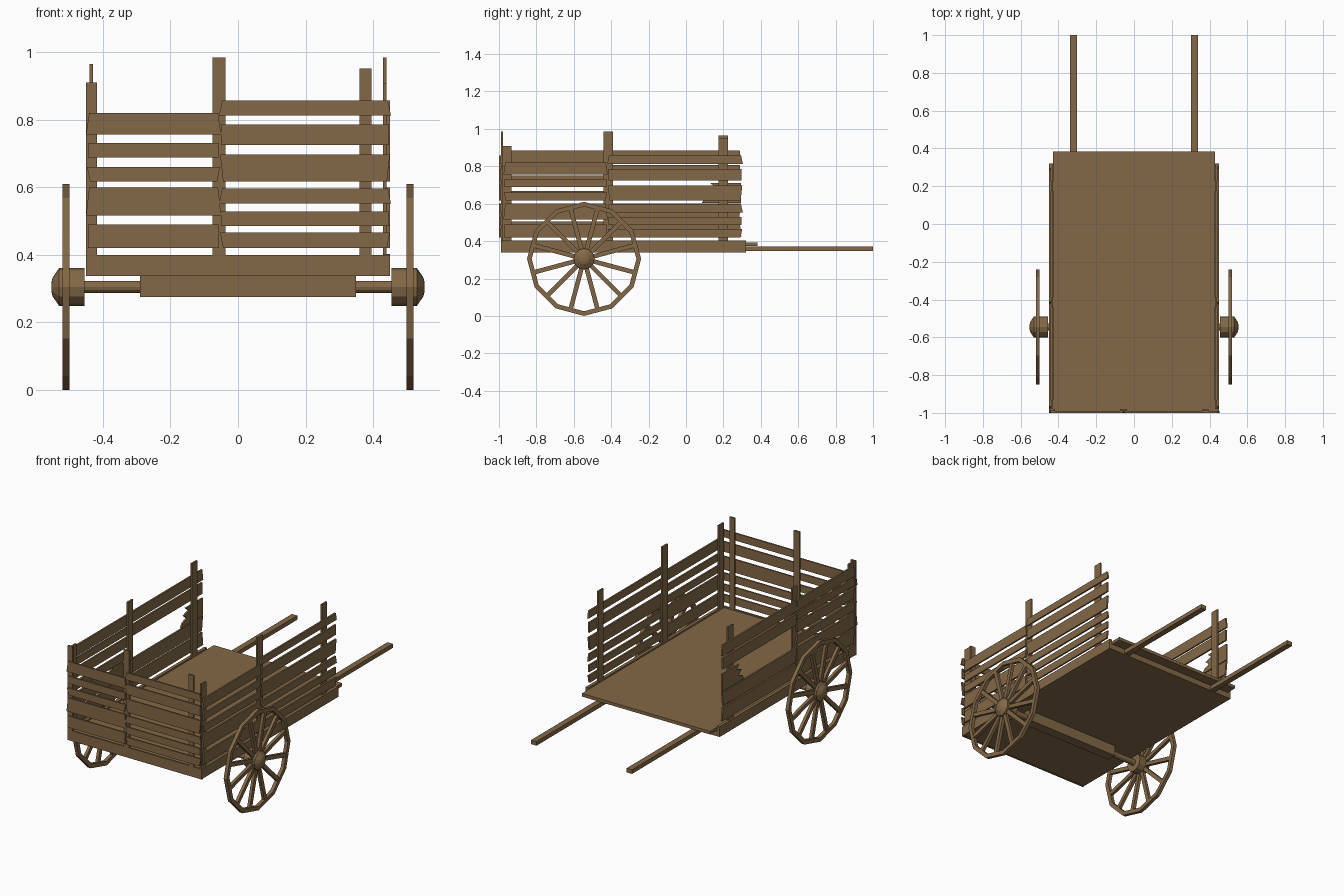
import bpy, bmesh, math
from mathutils import Matrix

if "Cube" in bpy.data.objects:
    bpy.data.objects.remove(bpy.data.objects["Cube"])

wood = bpy.data.materials.new("brown wood")
wood.diffuse_color = (0.23, 0.14, 0.063, 1)
wood.use_nodes = True
wood.node_tree.nodes["Principled BSDF"].inputs["Base Color"].default_value = wood.diffuse_color


def finish(bm, name):
    bmesh.ops.recalc_face_normals(bm, faces=bm.faces)
    me = bpy.data.meshes.new(name)
    bm.to_mesh(me)
    bm.free()
    me.materials.append(wood)
    ob = bpy.data.objects.new(name, me)
    bpy.context.collection.objects.link(ob)
    return ob


def box(name, x, y, z):
    bm = bmesh.new()
    bmesh.ops.create_cube(bm, size=1)
    for v in bm.verts:
        for i, r in enumerate((x, y, z)):
            v.co[i] = r[0] if v.co[i] < 0 else r[1]
    return finish(bm, name)


def prism(name, outline, to3d, a, b):
    """Extrude a 2D outline between depths a and b."""
    bm = bmesh.new()
    lo = [bm.verts.new(to3d(u, z, a)) for u, z in outline]
    hi = [bm.verts.new(to3d(u, z, b)) for u, z in outline]
    bm.faces.new(lo)
    bm.faces.new(hi[::-1])
    n = len(lo)
    for i in range(n):
        bm.faces.new((lo[i], lo[(i + 1) % n], hi[(i + 1) % n], hi[i]))
    return finish(bm, name)


def lathe_x(name, profile, centre, sides, closed=False):
    """Revolve (x, radius) points about an x axis, corners at top and bottom."""
    bm = bmesh.new()
    rings = [[bm.verts.new((x, centre[0] + r * math.sin(2 * math.pi * i / sides),
                            centre[1] + r * math.cos(2 * math.pi * i / sides)))
              for i in range(sides)] for x, r in profile]
    pairs = list(zip(rings, rings[1:]))
    if closed:
        pairs.append((rings[-1], rings[0]))
    else:
        bm.faces.new(rings[0])
        bm.faces.new(rings[-1])
    for a, b in pairs:
        for i in range(sides):
            j = (i + 1) % sides
            bm.faces.new((a[i], a[j], b[j], b[i]))
    return finish(bm, name)


# Bed, frame and shafts
box("bed_floor", (-0.43, 0.43), (-0.98, 0.383), (0.374, 0.393))
box("bed_base", (-0.432, 0.432), (-0.98, 0.32), (0.34, 0.375))
box("rear_frame_plank", (-0.45, 0.45), (-0.99, -0.979), (0.338, 0.40))
for s, side in ((1, "right"), (-1, "left")):
    box(side + "_frame_plank", sorted((s * 0.431, s * 0.45)), (-0.985, 0.32), (0.34, 0.402))
    box(side + "_shaft", (s * 0.32 - 0.018, s * 0.32 + 0.018), (0.30, 1.0), (0.346, 0.371))

# Posts
for i, (a, b, top) in enumerate(((-0.45, -0.418, 0.91), (-0.075, -0.037, 0.985), (0.36, 0.395, 0.952))):
    box(f"rear_post_{i}", (a, b), (-0.99, -0.979), (0.36, top))
for s, side, tops in ((1, "right", (0.908, 0.985, 0.95)), (-1, "left", (0.905, 0.966, 0.966))):
    for (a, b), top in zip(((-0.98, -0.932), (-0.44, -0.39), (0.175, 0.225)), tops):
        box(side + "_post", sorted((s * 0.43, s * 0.44)), (a, b), (0.36, top))

# Slats: bottom and top height, with slightly uneven ends
short = [(0.757, 0.82), (0.688, 0.731), (0.617, 0.66), (0.516, 0.60), (0.42, 0.49)]
long = [(0.813, 0.857), (0.725, 0.786), (0.617, 0.697), (0.552, 0.596), (0.486, 0.528), (0.42, 0.466)]
left_short = [(0.82, 0.885), (0.765, 0.81), (0.69, 0.75), (0.617, 0.668), (0.516, 0.60), (0.42, 0.505)]
left_long = [(0.82, 0.885), (0.738, 0.806), (0.515, 0.60), (0.425, 0.505)]


def slats(name, rows, u0, u1, to3d, a, b):
    for i, (z0, z1) in enumerate(rows):
        k = 0.006 * (i % 3 - 1)
        prism(f"{name}_slat_{i}", [(u0 + k, z0), (u1 - k, z0), (u1 + k / 2, z1), (u0 - k / 2, z1)],
              to3d, a, b)


rear = lambda u, z, d: (u, d, z)
flank = lambda u, z, d: (d, u, z)
slats("rear_left", short, -0.444, -0.056, rear, -1.0, -0.99)
slats("rear_right", long, -0.05, 0.447, rear, -1.0, -0.99)
slats("right_back", short, -0.97, -0.425, flank, 0.44, 0.45)
slats("right_front", long, -0.415, 0.298, flank, 0.44, 0.45)
slats("left_back", left_short, -0.97, -0.42, flank, -0.45, -0.44)
slats("left_front", left_long, -0.415, 0.29, flank, -0.45, -0.44)
# Snapped slat with a jagged end
prism("broken_left_slat", [(0.295, 0.605), (0.295, 0.71), (0.13, 0.71), (0.16, 0.685), (0.11, 0.67),
                           (0.14, 0.645), (0.10, 0.63), (0.085, 0.605)], flank, -0.45, -0.44)

# Axle and wheels
C = (-0.545, 0.305)
box("axle_block", (-0.29, 0.35), (C[0] - 0.03, C[0] + 0.03), (0.276, 0.34))
lathe_x("axle_rod", [(-0.47, 0.018), (0.47, 0.018)], C, 12)
for s, side in ((1, "right"), (-1, "left")):
    lathe_x(side + "_wheel_rim", [(s * 0.499, 0.305), (s * 0.52, 0.305), (s * 0.52, 0.28), (s * 0.499, 0.28)],
            C, 12, True)
    lathe_x(side + "_hub", [(s * 0.455, 0.056), (s * 0.53, 0.056), (s * 0.549, 0.028), (s * 0.553, 0.012)], C, 12)
    bm = bmesh.new()
    for i in range(12):
        m = (Matrix.Translation((s * 0.509, *C)) @ Matrix.Rotation(math.radians(15 + 30 * i), 4, 'X')
             @ Matrix.Translation((0, 0, 0.16)) @ Matrix.Diagonal((0.018, 0.024, 0.235, 1)))
        bmesh.ops.create_cube(bm, size=1, matrix=m)
    finish(bm, side + "_wheel_spokes")
